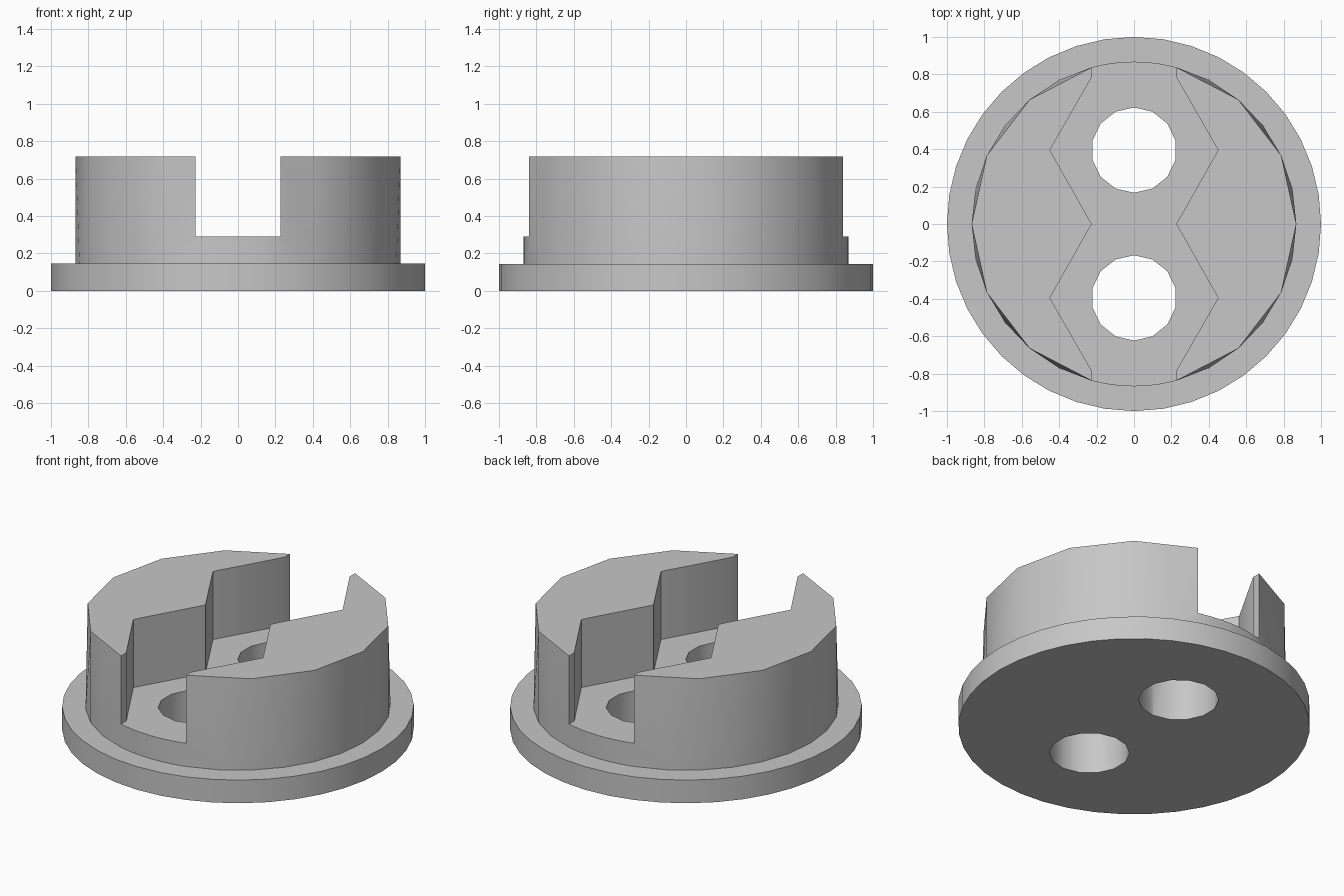
import bpy
import bmesh
from math import sin, cos, radians, tau

if "Cube" in bpy.data.objects:
    bpy.data.objects.remove(bpy.data.objects["Cube"], do_unlink=True)

FLANGE_TOP, FLOOR, TOP = 0.145, 0.29, 0.718
RADIUS = 0.868
HOLE_Y = 0.395

grey = bpy.data.materials.new("plain grey")
grey.use_nodes = True
grey.diffuse_color = (0.57, 0.57, 0.57, 1)
grey.node_tree.nodes["Principled BSDF"].inputs["Base Color"].default_value = grey.diffuse_color


def loft(name, rings, split=False):
    """Closed solid through rings of equal point count."""
    bm = bmesh.new()
    loops = [[bm.verts.new(p) for p in ring] for ring in rings]
    n = len(loops[0])
    for low, high in zip(loops, loops[1:]):
        for i in range(n):
            j = (i + 1) % n
            if split and high is loops[-1]:
                # diagonals run from each midpoint below to the corners above
                if i % 2 == 0:
                    bm.faces.new((low[i], low[j], high[i]))
                    bm.faces.new((low[j], high[j], high[i]))
                else:
                    bm.faces.new((low[i], low[j], high[j]))
                    bm.faces.new((low[i], high[j], high[i]))
            else:
                bm.faces.new((low[i], low[j], high[j], high[i]))
    bm.faces.new(loops[0][::-1])
    bm.faces.new(loops[-1])
    bmesh.ops.recalc_face_normals(bm, faces=bm.faces)
    mesh = bpy.data.meshes.new(name)
    bm.to_mesh(mesh)
    bm.free()
    mesh.materials.append(grey)
    obj = bpy.data.objects.new(name, mesh)
    bpy.context.collection.objects.link(obj)
    return obj


def prism(name, outline, z0, z1):
    return loft(name, [[(x, y, z) for x, y in outline] for z in (z0, z1)])


def circle(r, n, cy=0):
    return [(-r * sin(tau * i / n), cy + r * cos(tau * i / n)) for i in range(n)]


def combine(target, tool, operation):
    mod = target.modifiers.new(operation.lower(), "BOOLEAN")
    mod.operation, mod.object, mod.solver = operation, tool, "EXACT"
    bpy.context.view_layer.objects.active = target
    bpy.ops.object.modifier_apply(modifier=mod.name)
    bpy.data.objects.remove(tool, do_unlink=True)


# Plug: round at the foot, coarser polygon at the rim
side = [-75 + 12.5 * i for i in range(13)]
arc = [80, 85, 90, 95, 100]
angles = side + arc + [a + 180 for a in side] + [a + 180 for a in arc]
foot = [(RADIUS * cos(radians(a)), RADIUS * sin(radians(a))) for a in angles]
rim = list(foot)
for start in (0, len(side) + len(arc)):
    for i in range(start + 1, start + len(side), 2):
        rim[i] = tuple((a + b) / 2 for a, b in zip(foot[i - 1], foot[i + 1]))
plug = loft("slotted_plug", [
    [(x, y, 0.07) for x, y in foot],
    [(x, y, FLANGE_TOP) for x, y in foot],
    [(x, y, TOP) for x, y in rim]], split=True)

# Slot with two hexagonal pockets
half = [(0.226, -1), (0.226, -0.785), (0.45, -HOLE_Y), (0.226, 0),
        (0.45, HOLE_Y), (0.226, 0.785), (0.226, 1)]
slot = prism("slot_cutter", half + [(-x, y) for x, y in reversed(half)], FLOOR, 1)
combine(plug, slot, "DIFFERENCE")

# Flange
flange = prism("flanged_cap", circle(1, 40), 0, FLANGE_TOP)
combine(flange, plug, "UNION")

# Screw holes
for y in (-HOLE_Y, HOLE_Y):
    hole = prism("hole_cutter", circle(0.228, 14, y), -0.2, 0.6)
    combine(flange, hole, "DIFFERENCE")

bpy.ops.object.select_all(action="DESELECT")
flange.select_set(True)
bpy.context.view_layer.objects.active = flange
bpy.ops.object.shade_smooth_by_angle(angle=radians(30))
